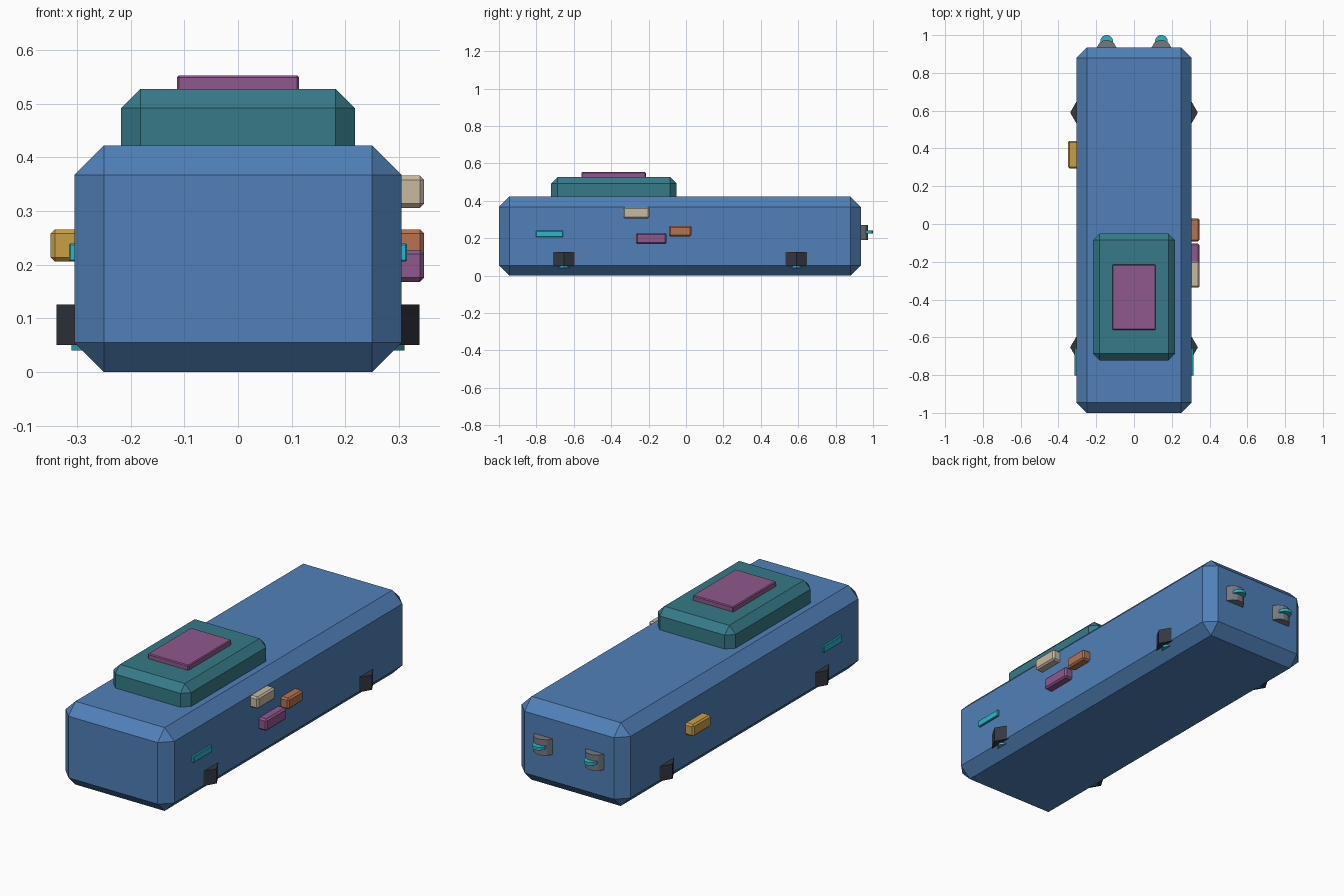
import bpy
import bmesh
from math import radians
from mathutils import Matrix, Vector

cube = bpy.data.objects.get("Cube")
if cube:
    bpy.data.objects.remove(cube, do_unlink=True)


def linear(c):
    return c / 12.92 if c <= 0.04045 else ((c + 0.055) / 1.055) ** 2.4


def material(name, hex_code):
    rgb = [linear(c / 255) for c in bytes.fromhex(hex_code)]
    mat = bpy.data.materials.new(name)
    mat.use_nodes = True
    mat.diffuse_color = (*rgb, 1)
    mat.node_tree.nodes["Principled BSDF"].inputs["Base Color"].default_value = (*rgb, 1)
    return mat


blue = material("hull blue", "5080B8")
teal = material("deck teal", "367A88")
purple = material("panel purple", "8F588C")
gold = material("gold", "C9A045")
beige = material("beige", "C8BAA0")
orange = material("burnt orange", "B87250")
black = material("charcoal", "343840")
cyan = material("glowing cyan", "2AB8CC")
grey = material("engine grey", "747A80")


def finish(name, bm, mat):
    bmesh.ops.recalc_face_normals(bm, faces=bm.faces)
    mesh = bpy.data.meshes.new(name)
    bm.to_mesh(mesh)
    bm.free()
    mesh.materials.append(mat)
    obj = bpy.data.objects.new(name, mesh)
    bpy.context.collection.objects.link(obj)
    return obj


def box(name, low, high, chamfer, mat):
    """Chamfered block between two corners."""
    low, high = Vector(low), Vector(high)
    bm = bmesh.new()
    place = Matrix.Translation((low + high) / 2) @ Matrix.Diagonal((*(high - low), 1))
    bmesh.ops.create_cube(bm, size=1, matrix=place)
    bmesh.ops.bevel(bm, geom=bm.edges[:], offset=chamfer, segments=1,
                    affect='EDGES', clamp_overlap=True)
    return finish(name, bm, mat)


def prism(name, x, y, z0, z1, radius, sides, turn, mat):
    """Upright prism with a regular outline."""
    bm = bmesh.new()
    place = Matrix.Translation((x, y, (z0 + z1) / 2)) @ Matrix.Rotation(radians(turn), 4, 'Z')
    bmesh.ops.create_cone(bm, cap_ends=True, segments=sides, radius1=radius,
                          radius2=radius, depth=z1 - z0, matrix=place)
    return finish(name, bm, mat)


# Hull, raised deck and roof panel
box("hull", (-0.305, -1, 0), (0.305, 0.935, 0.422), 0.055, blue)
box("upper_deck", (-0.218, -0.722, 0.36), (0.218, -0.05, 0.528), 0.036, teal)
box("roof_panel", (-0.114, -0.56, 0.51), (0.114, -0.215, 0.553), 0.004, purple)

# Blocks mounted on the flanks
box("beige_side_block", (0.28, -0.337, 0.306), (0.347, -0.195, 0.366), 0.008, beige)
box("orange_side_block", (0.28, -0.092, 0.21), (0.347, 0.03, 0.266), 0.008, orange)
box("purple_side_block", (0.28, -0.268, 0.168), (0.347, -0.104, 0.228), 0.008, purple)
box("gold_side_block", (-0.349, 0.295, 0.206), (-0.28, 0.44, 0.266), 0.008, gold)

for side, label in ((1, "left"), (-1, "right")):
    # Side lights near the front
    edges = sorted((side * 0.295, side * 0.315))
    box(label + "_side_light", (edges[0], -0.803, 0.206), (edges[1], -0.657, 0.24),
        0.003, cyan)

    # Six-sided thruster pods with glowing undersides
    for y, end in ((-0.653, "front"), (0.59, "rear")):
        prism(f"{end}_{label}_pod", side * 0.268, y, 0.051, 0.126, 0.07, 6, 90, black)
        prism(f"{end}_{label}_pod_glow", side * 0.268, y, 0.04, 0.055, 0.042, 6, 90, cyan)

    # Rear engines with glowing discs
    prism(label + "_engine", side * 0.145, 0.922, 0.19, 0.27, 0.053, 12, 15, grey)
    prism(label + "_engine_glow", side * 0.145, 0.967, 0.225, 0.24, 0.034, 12, 15, cyan)
